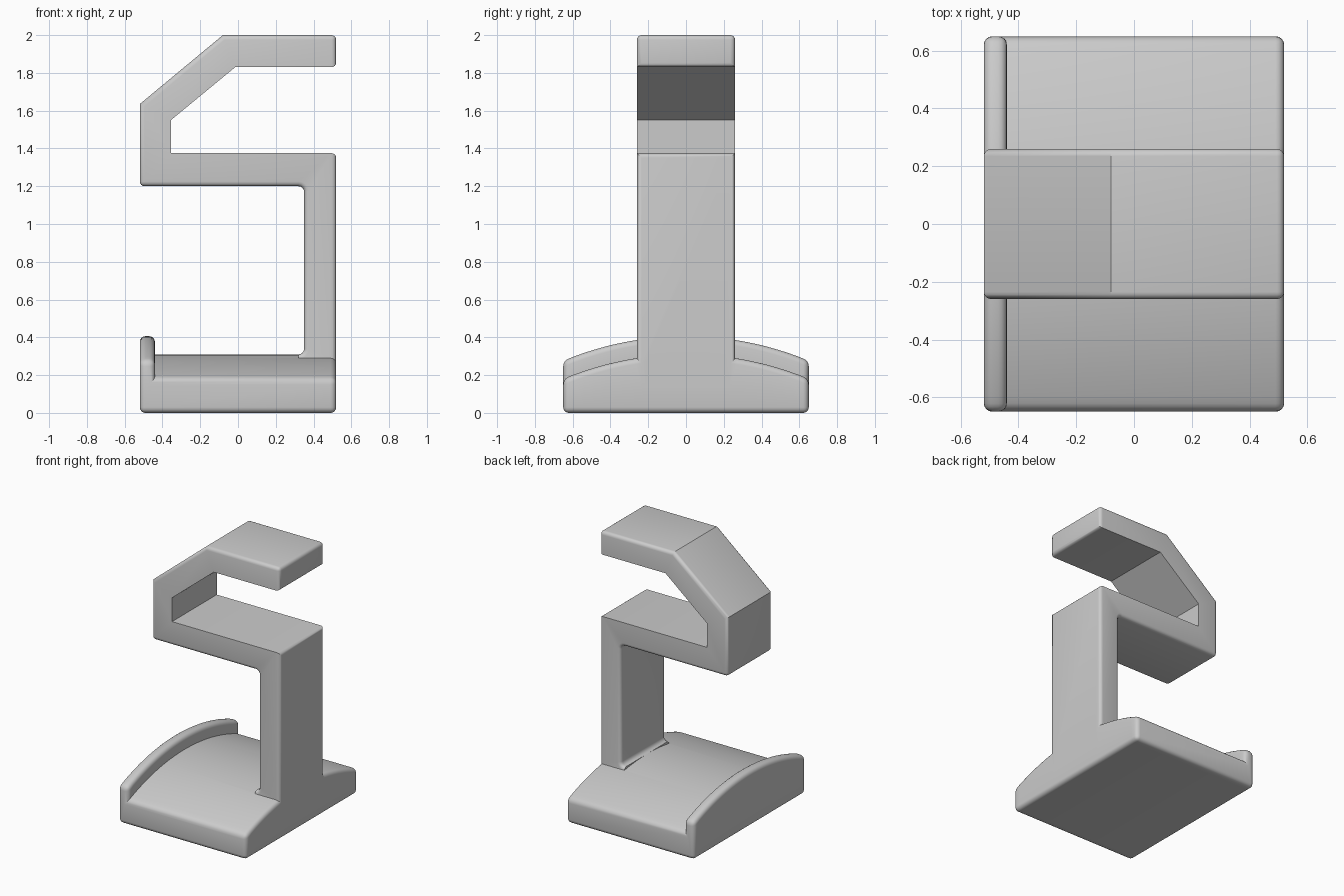
import bpy, bmesh, math

if "Cube" in bpy.data.objects:
    bpy.data.objects.remove(bpy.data.objects["Cube"])


def loft(name, rows, keep_edge, radius, segments=4):
    """Join equal closed loops into a solid, then round the chosen convex edges."""
    bm = bmesh.new()
    loops = [[bm.verts.new(p) for p in row] for row in rows]
    n = len(loops[0])
    for a, b in zip(loops, loops[1:]):
        for i in range(n):
            j = (i + 1) % n
            bm.faces.new((a[i], a[j], b[j], b[i]))
    bm.faces.new(loops[0])
    bm.faces.new(loops[-1])
    bmesh.ops.recalc_face_normals(bm, faces=bm.faces)
    edges = [e for e in bm.edges if keep_edge(e)]
    bmesh.ops.bevel(bm, geom=edges, offset=radius, offset_type='OFFSET',
                    segments=segments, profile=0.5, affect='EDGES')
    bmesh.ops.recalc_face_normals(bm, faces=bm.faces)
    mesh = bpy.data.meshes.new(name)
    bm.to_mesh(mesh)
    bm.free()
    obj = bpy.data.objects.new(name, mesh)
    bpy.context.collection.objects.link(obj)
    return obj


def arc(cx, cz, r, start, end, steps=4):
    return [(cx + r * math.cos(math.radians(start + (end - start) * k / steps)),
             cz + r * math.sin(math.radians(start + (end - start) * k / steps)))
            for k in range(steps + 1)]


# Arched base with a raised lip along its left edge
def base_section(y):
    r = 1.69
    low = 0.31 - r + math.sqrt(r * r - y * y)
    high = low + 0.096
    profile = [(-0.52, 0), (-0.52, high), (-0.44, high),
               (-0.44, low), (0.52, low), (0.52, 0)]
    return [(x, y, z) for x, z in profile]


def sharp_convex(e):
    return e.is_convex and e.calc_face_angle() > math.radians(30)


steps = 24
base = loft("base", [base_section(-0.65 + 1.3 * k / steps) for k in range(steps + 1)],
            sharp_convex, 0.03)

# Folded upright: post, shelf, back, slanted part and top arm
profile = [(0.52, 0.15), (0.52, 1.375),
           (-0.355, 1.375), (-0.355, 1.55), (-0.015, 1.83),
           (0.52, 1.83), (0.52, 2.0), (-0.08, 2.0), (-0.52, 1.635), (-0.52, 1.2)]
profile += arc(0.32, 1.17, 0.03, 90, 0)
profile += arc(0.32, 0.34, 0.03, 0, -90)
profile += [(0.32, 0.15)]


def outer_edge(e):
    a, b = (v.co for v in e.verts)
    mid = (a + b) / 2
    if max(a.z, b.z) < 0.2 or (min(a.z, b.z) < 0.2 and mid.x < 0.4):
        return False                       # buried end
    if abs(a.y - b.y) > 0.1:               # edges across the strip
        return any(math.hypot(mid.x - x, mid.z - z) < 0.01 for x, z in
                   [(0.52, 1.375), (0.52, 1.83), (0.52, 2.0), (-0.52, 1.2)])
    # inner faces of the hook stay crisp
    return not (1.37 < a.z < 1.84 and 1.37 < b.z < 1.84 and max(a.x, b.x) > -0.4)


upright = loft("upright", [[(x, y, z) for x, z in profile] for y in (-0.26, 0.26)],
               outer_edge, 0.025)

# Merge the upright into the base
union = base.modifiers.new("merge", 'BOOLEAN')
union.operation = 'UNION'
union.solver = 'EXACT'
union.object = upright
bpy.ops.object.select_all(action='DESELECT')
bpy.context.view_layer.objects.active = base
base.select_set(True)
bpy.ops.object.modifier_apply(modifier="merge")
bpy.data.objects.remove(upright)
base.name = "hook_stand"
bpy.ops.object.shade_smooth_by_angle(angle=math.radians(35))
